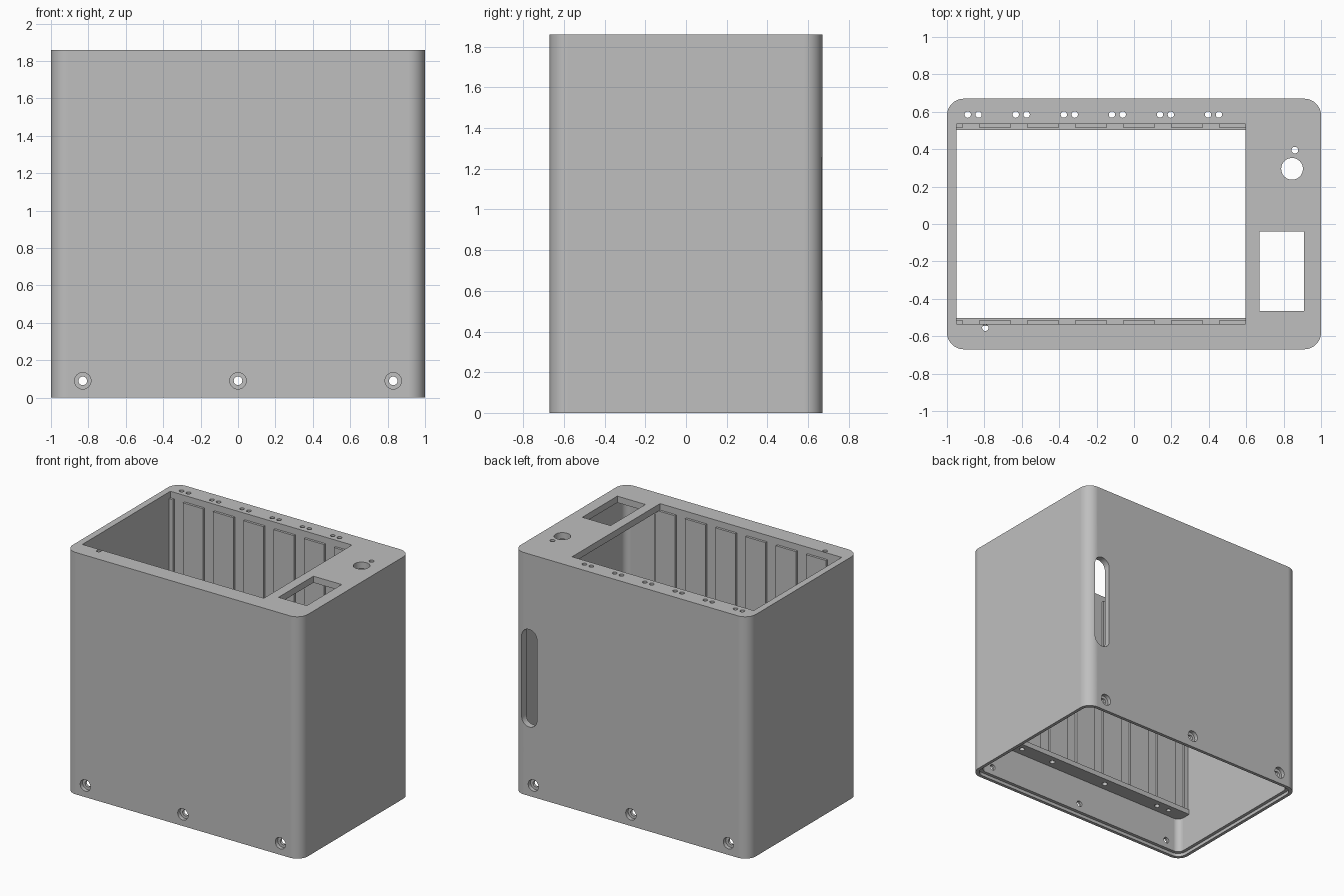
import bpy, bmesh, math
from mathutils import Matrix, Vector

old = bpy.data.objects.get("Cube")
if old:
    bpy.data.objects.remove(old, do_unlink=True)

grey = bpy.data.materials.new("plain grey")
grey.use_nodes = True
tone = (0.52, 0.52, 0.52, 1)
grey.diffuse_color = tone
grey.node_tree.nodes["Principled BSDF"].inputs["Base Color"].default_value = tone

HEIGHT, HALF_X, HALF_Y, WALL = 1.86, 1.0, 0.67, 0.05
PLATE = HEIGHT - 0.05            # underside of the top plate
BAY_Y, LEDGE_Y, LINER_Z = 0.535, 0.503, 0.30


def rounded(hx, hy, r, cx=0, cy=0, steps=12):
    """Outline of a rounded rectangle."""
    pts = []
    for q, (sx, sy) in enumerate([(1, 1), (-1, 1), (-1, -1), (1, -1)]):
        for i in range(steps + 1):
            a = (q + i / steps) * math.pi / 2
            pts.append((cx + sx * (hx - r) + r * math.cos(a),
                        cy + sy * (hy - r) + r * math.sin(a)))
    return pts


def prism(bm, pts, z0, z1, turn=None):
    """Add a closed prism, optionally turned by a matrix."""
    turn = turn or Matrix()
    low = [bm.verts.new(turn @ Vector((x, y, z0))) for x, y in pts]
    high = [bm.verts.new(turn @ Vector((x, y, z1))) for x, y in pts]
    bm.faces.new(low[::-1])
    bm.faces.new(high)
    n = len(pts)
    for i in range(n):
        j = (i + 1) % n
        bm.faces.new((low[i], low[j], high[j], high[i]))


def box(bm, x0, x1, y0, y1, z0, z1):
    prism(bm, [(x0, y0), (x1, y0), (x1, y1), (x0, y1)], z0, z1)


def disc(x, y, r, n=24):
    return [(x + r * math.cos(2 * math.pi * i / n),
             y + r * math.sin(2 * math.pi * i / n)) for i in range(n)]


def make(name, bm):
    bmesh.ops.recalc_face_normals(bm, faces=bm.faces[:])
    mesh = bpy.data.meshes.new(name)
    bm.to_mesh(mesh)
    bm.free()
    mesh.materials.append(grey)
    ob = bpy.data.objects.new(name, mesh)
    bpy.context.collection.objects.link(ob)
    return ob


def select(ob):
    bpy.ops.object.select_all(action='DESELECT')
    ob.select_set(True)
    bpy.context.view_layer.objects.active = ob


def cut(ob, bm):
    """Subtract the solids in bm from ob."""
    cutter = make("cutter", bm)
    cutter.hide_render = True
    mod = ob.modifiers.new("cut", 'BOOLEAN')
    mod.operation, mod.solver, mod.object = 'DIFFERENCE', 'EXACT', cutter
    select(ob)
    bpy.ops.object.modifier_apply(modifier=mod.name)
    bpy.data.objects.remove(cutter, do_unlink=True)


def finish(ob):
    select(ob)
    bpy.ops.object.shade_smooth_by_angle(angle=math.radians(30))
    mod = ob.modifiers.new("even shading", 'WEIGHTED_NORMAL')
    mod.keep_sharp = True


# Pairs of cable holes along the back, one hole at the front
back_holes = [(-0.86 + 0.257 * i + d, 0.585) for i in range(6) for d in (-0.029, 0.029)]
front_holes = [(-0.795, -0.555)]

# Outer housing, open underneath
bm = bmesh.new()
prism(bm, rounded(HALF_X, HALF_Y, 0.09), 0, HEIGHT)
housing = make("housing", bm)

bm = bmesh.new()
prism(bm, rounded(HALF_X - WALL, HALF_Y - WALL, 0.05), -0.1, PLATE)
cut(housing, bm)

# Rebate around the bottom rim for a base cover
bm = bmesh.new()
prism(bm, rounded(HALF_X - 0.025, HALF_Y - 0.025, 0.07), -0.1, 0.025)
cut(housing, bm)

# Openings in the top plate
bm = bmesh.new()
box(bm, -0.95, 0.595, -BAY_Y, BAY_Y, PLATE - 0.03, 2)
box(bm, 0.67, 0.91, -0.465, -0.04, PLATE - 0.03, 2)
prism(bm, disc(0.845, 0.295, 0.058, 40), PLATE - 0.03, 2)
prism(bm, disc(0.86, 0.395, 0.018), PLATE - 0.03, 2)
for x, y in back_holes + front_holes:
    prism(bm, disc(x, y, 0.017), PLATE - 0.03, 2)
cut(housing, bm)

# Screw holes through front and back, and the tall slot in the back
upright = Matrix.Rotation(math.pi / 2, 4, 'X')     # local y -> z, local z -> -y
bm = bmesh.new()
for x in (-0.83, 0, 0.83):
    prism(bm, disc(x, 0.09, 0.023), -1, 1, upright)
prism(bm, rounded(0.066, 0.375, 0.0655, 0.865, 0.905), -0.8, -0.5, upright)
cut(housing, bm)

# Counterbores for the screw heads
bm = bmesh.new()
for x in (-0.83, 0, 0.83):
    for side in (-1, 1):
        a, b = sorted((side * (HALF_Y - 0.03), side * 0.8))
        prism(bm, disc(x, 0.09, 0.044, 32), a, b, upright)
cut(housing, bm)
finish(housing)

# Bay liners with bottom ledges, front and back
for name, side, holes in (("front", -1, front_holes), ("back", 1, back_holes)):
    def span(near, far):
        return sorted((side * near, side * far))
    bm = bmesh.new()
    profile = [(LEDGE_Y, LINER_Z), (0.63, LINER_Z), (0.63, PLATE), (BAY_Y, PLATE),
               (BAY_Y, LINER_Z + 0.04), (LEDGE_Y, LINER_Z + 0.04)]
    lengthwise = Matrix(((0, 0, 1, 0), (side, 0, 0, 0), (0, 1, 0, 0), (0, 0, 0, 1)))
    prism(bm, profile, -0.96, 0.645, lengthwise)
    liner = make(name + "_bay_liner", bm)
    bm = bmesh.new()
    for x, y in holes:
        prism(bm, disc(x, y, 0.017), 0.1, 2)
    if side < 0:                                  # blind screw holes under the ledge
        for x in (-0.69, -0.19, 0.31, 0.6):
            prism(bm, disc(x, -0.56, 0.02), 0.1, LINER_Z + 0.06)
    cut(liner, bm)
    finish(liner)

    # Guide ribs on the bay wall
    bm = bmesh.new()
    y0, y1 = span(0.517, BAY_Y + 0.01)
    for i in range(7):
        x0 = -1.087 + 0.257 * i
        box(bm, max(x0, -0.955), min(x0 + 0.172, 0.63), y0, y1, LINER_Z + 0.02, PLATE)
    make(name + "_guide_ribs", bm)
